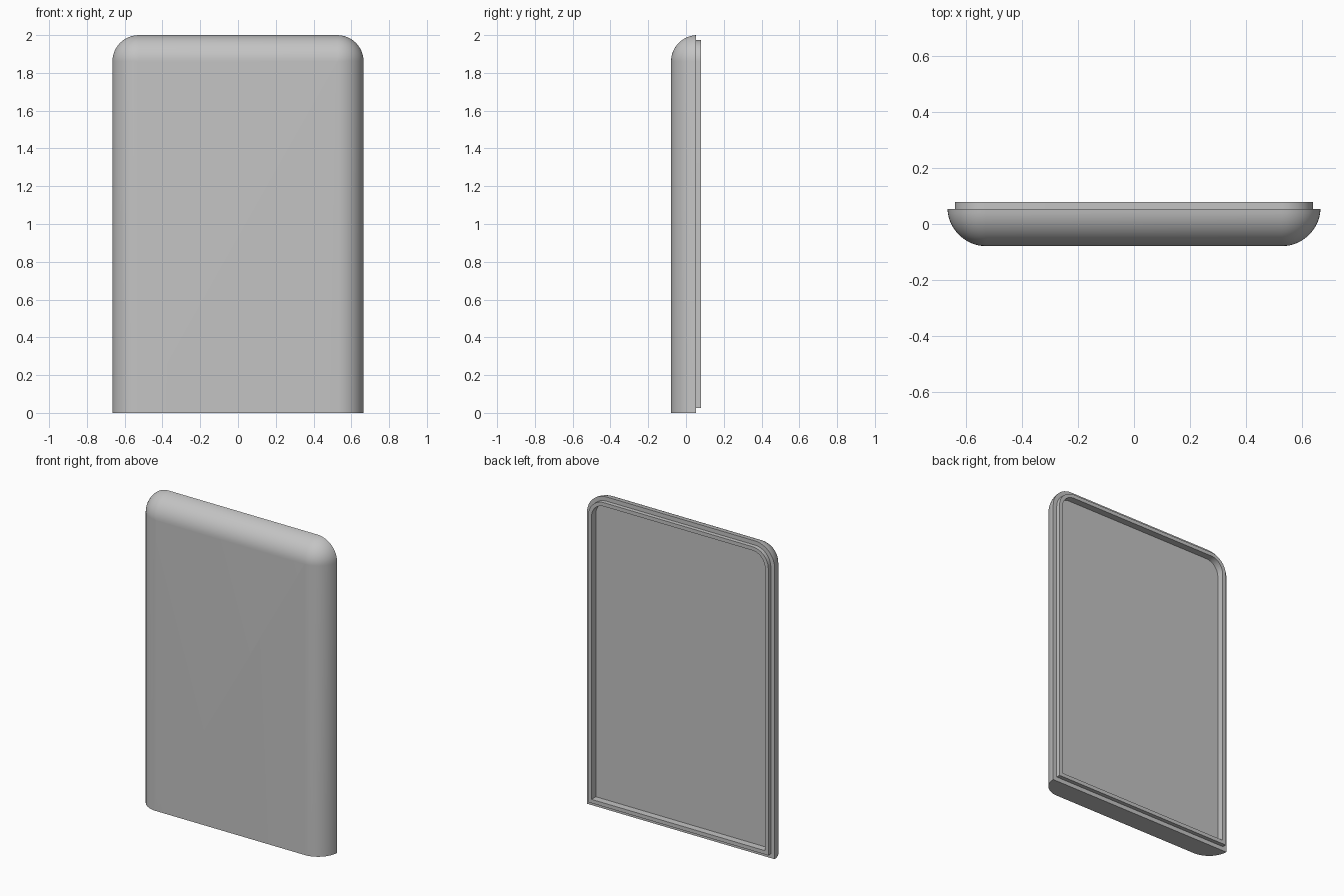
import bpy
import bmesh
from math import sin, cos, pi, radians

if "Cube" in bpy.data.objects:
    bpy.data.objects.remove(bpy.data.objects["Cube"], do_unlink=True)

HALF_W, HEIGHT, RADIUS = 0.665, 2.0, 0.139
FRONT, RIM, BACK, FLOOR = -0.079, 0.053, 0.079, 0.035
STEP, LIP = 0.027, 0.024
CORNER_STEPS, EDGE_STEPS = 12, 14

grey = bpy.data.materials.new("plain grey")
grey.use_nodes = True
colour = (0.55, 0.55, 0.55, 1)
grey.diffuse_color = colour
grey.node_tree.nodes["Principled BSDF"].inputs["Base Color"].default_value = colour


def outline(bm, inset, y, base):
    """Loop with a flat bottom edge and two rounded top corners."""
    r = max(RADIUS - inset, 0.001)
    x, top = HALF_W - inset - r, HEIGHT - inset - r
    points = [(HALF_W - inset, base)]
    for side, start in ((1, 0), (-1, pi / 2)):
        for i in range(CORNER_STEPS + 1):
            a = start + pi / 2 * i / CORNER_STEPS
            points.append((side * x + r * cos(a), top + r * sin(a)))
    points.append((inset - HALF_W, base))
    return [bm.verts.new((px, y, pz)) for px, pz in points]


bm = bmesh.new()
loops = []

# Rounded front edge, cut flat at the bottom
for i in range(EDGE_STEPS + 1):
    a = radians(87) * i / EDGE_STEPS
    loops.append(outline(bm, RADIUS * (1 - sin(a)),
                         FRONT + (RIM - FRONT) * (1 - cos(a)) / (1 - cos(radians(87))), 0))

# Ledge, raised lip and recessed back panel
loops.append(outline(bm, STEP, RIM, STEP))
loops.append(outline(bm, STEP, BACK, STEP))
loops.append(outline(bm, STEP + LIP, BACK, STEP + LIP))
loops.append(outline(bm, STEP + LIP, FLOOR, STEP + LIP))

for a, b in zip(loops, loops[1:]):
    n = len(a)
    for i in range(n):
        j = (i + 1) % n
        bm.faces.new((a[i], a[j], b[j], b[i]))
bm.faces.new(loops[0])
bm.faces.new(loops[-1])
bmesh.ops.recalc_face_normals(bm, faces=bm.faces)

mesh = bpy.data.meshes.new("cover_shell")
bm.to_mesh(mesh)
bm.free()
mesh.materials.append(grey)
shell = bpy.data.objects.new("cover_shell", mesh)
bpy.context.collection.objects.link(shell)

# Smooth curves with crisp edges
bpy.ops.object.select_all(action="DESELECT")
shell.select_set(True)
bpy.context.view_layer.objects.active = shell
bpy.ops.object.shade_smooth_by_angle(angle=radians(30))
